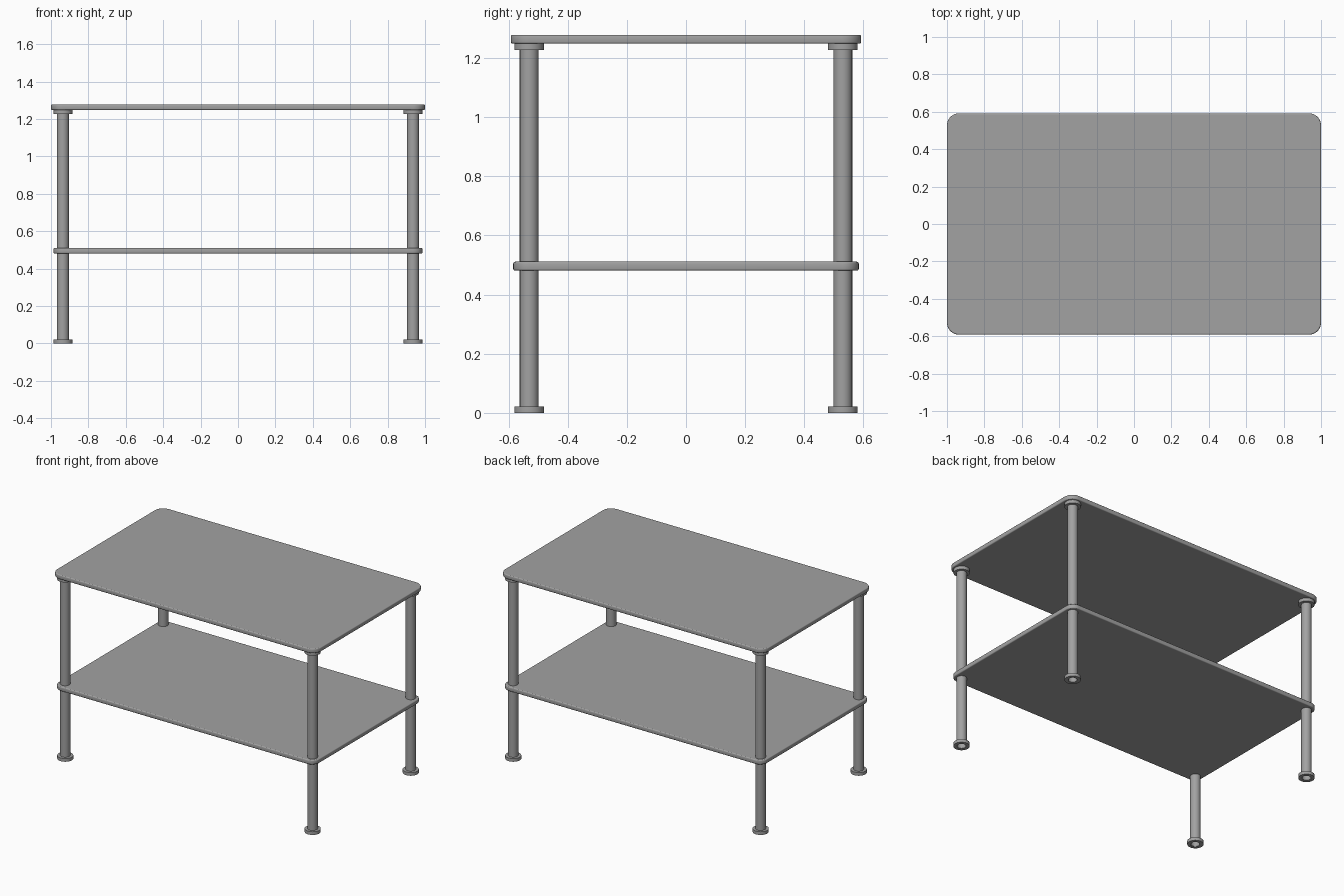
import bpy, bmesh, math
from mathutils import Vector

cube = bpy.data.objects.get("Cube")
if cube:
    bpy.data.objects.remove(cube, do_unlink=True)

grey = bpy.data.materials.new("grey")
GREY = (0.36, 0.36, 0.36, 1)
grey.use_nodes = True
grey.diffuse_color = GREY
for node in grey.node_tree.nodes:
    if node.type == 'BSDF_PRINCIPLED':
        node.inputs["Base Color"].default_value = GREY


def finish(name, bm, location):
    """Turn a bmesh into a smooth-sided object with flat level faces."""
    bmesh.ops.recalc_face_normals(bm, faces=bm.faces)
    mesh = bpy.data.meshes.new(name)
    bm.to_mesh(mesh)
    bm.free()
    mesh.materials.append(grey)
    obj = bpy.data.objects.new(name, mesh)
    obj.location = location
    bpy.context.collection.objects.link(obj)
    bpy.ops.object.select_all(action='DESELECT')
    obj.select_set(True)
    bpy.context.view_layer.objects.active = obj
    bpy.ops.object.shade_smooth_by_angle(angle=math.radians(35))
    for face in mesh.polygons:
        if abs(face.normal.z) > 0.99:
            face.use_smooth = False
    return obj


def rounded_board(name, half_x, half_y, bottom, top, radius, edge):
    bm = bmesh.new()
    bmesh.ops.create_cube(bm, size=2)
    bmesh.ops.scale(bm, verts=bm.verts, vec=(half_x, half_y, (top - bottom) / 2))
    # round the corners in plan
    upright = [e for e in bm.edges
               if abs(e.verts[0].co.z - e.verts[1].co.z) > 0.001]
    bmesh.ops.bevel(bm, geom=upright, offset=radius, offset_type='OFFSET',
                    segments=10, profile=0.5, affect='EDGES')
    # soften the upper and lower rims
    rims = [e for e in bm.edges
            if abs(e.verts[0].co.z - e.verts[1].co.z) < 0.001]
    bmesh.ops.bevel(bm, geom=rims, offset=edge, offset_type='OFFSET',
                    segments=3, profile=0.5, affect='EDGES')
    return finish(name, bm, (0, 0, (bottom + top) / 2))


def ring(name, inner, outer, bottom, top, x, y):
    """Spin a rectangular section into a tube or collar."""
    bm = bmesh.new()
    section = [(inner, bottom), (outer, bottom), (outer, top), (inner, top)]
    verts = [bm.verts.new((r, 0, z)) for r, z in section]
    edges = [bm.edges.new((verts[i], verts[i - 1])) for i in range(4)]
    bmesh.ops.spin(bm, geom=verts + edges, cent=Vector(), axis=(0, 0, 1),
                   angle=math.tau, steps=40, use_merge=True)
    bmesh.ops.remove_doubles(bm, verts=bm.verts, dist=0.0001)
    return finish(name, bm, (x, y, 0))


# Boards
rounded_board("table_top", 1.0, 0.592, 1.248, 1.278, 0.065, 0.006)
rounded_board("lower_shelf", 0.986, 0.584, 0.481, 0.511, 0.055, 0.006)

# Hollow legs, each with a foot and a mounting collar
for side, x in (("left", 0.936), ("right", -0.936)):
    for end, y in (("front", -0.53), ("back", 0.53)):
        label = f"{end}_{side}"
        ring(f"{label}_leg", 0.027, 0.032, 0.001, 1.25, x, y)
        ring(f"{label}_foot", 0.031, 0.05, 0, 0.022, x, y)
        ring(f"{label}_collar", 0.031, 0.05, 1.226, 1.25, x, y)
